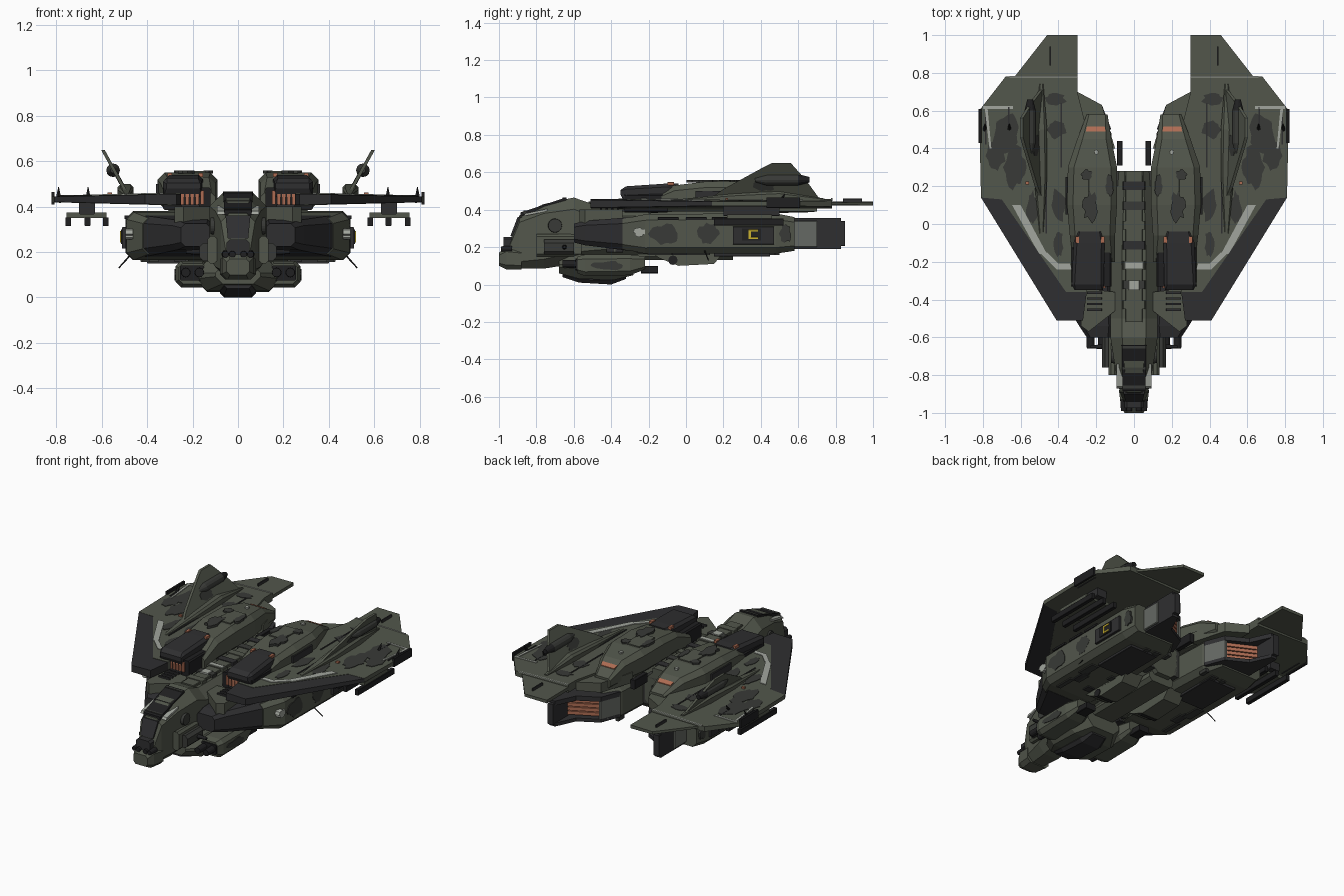
import bpy, bmesh, math, random
from mathutils import Vector, Matrix

random.seed(4)
cube = bpy.data.objects.get("Cube")
if cube:
    bpy.data.objects.remove(cube, do_unlink=True)


def material(name, r, g, b):
    m = bpy.data.materials.new(name)
    m.use_nodes = True
    m.diffuse_color = (r, g, b, 1)
    m.node_tree.nodes["Principled BSDF"].inputs["Base Color"].default_value = (r, g, b, 1)
    return m


GREEN = material("olive hull", .085, .094, .071)
CAMO = material("camouflage patch", .04, .042, .038)
DARK = material("charcoal panel", .028, .028, .03)
BLACK = material("dark metal", .014, .014, .015)
PALE = material("pale stripe", .36, .38, .34)
GREY = material("mid grey", .13, .14, .125)
ORANGE = material("copper grille", .42, .15, .085)
YELLOW = material("yellow marking", .6, .45, .03)


def finish(name, bm, mat, mirror):
    bmesh.ops.recalc_face_normals(bm, faces=bm.faces)
    mesh = bpy.data.meshes.new(name)
    bm.to_mesh(mesh)
    bm.free()
    mesh.materials.append(mat)
    ob = bpy.data.objects.new(name, mesh)
    bpy.context.collection.objects.link(ob)
    if mirror:
        ob.modifiers.new("Mirror", 'MIRROR')
    return ob


def skin(name, rings, mat, mirror=True):
    """Bridge equal rings of points and cap both ends."""
    bm = bmesh.new()
    loops = [[bm.verts.new(p) for p in ring] for ring in rings]
    n = len(loops[0])
    for a, b in zip(loops, loops[1:]):
        for i in range(n):
            j = (i + 1) % n
            bm.faces.new((a[i], a[j], b[j], b[i]))
    bm.faces.new(loops[0])
    bm.faces.new(loops[-1])
    return finish(name, bm, mat, mirror)


def prism(name, pts, place, lo, hi, mat, mirror=True):
    return skin(name, [[place(a, b, t) for a, b in pts] for t in (lo, hi)], mat, mirror)


def loft(name, sections, mat, mirror=True, cut=.2):
    """Chamfered box sections (y, x0, x1, z0, z1) joined along y."""
    rings = []
    for y, x0, x1, z0, z1 in sections:
        c = cut * min(x1 - x0, z1 - z0)
        rings.append([(x0 + c, y, z0), (x1 - c, y, z0), (x1, y, z0 + c), (x1, y, z1 - c),
                      (x1 - c, y, z1), (x0 + c, y, z1), (x0, y, z1 - c), (x0, y, z0 + c)])
    return skin(name, rings, mat, mirror)


def box(name, x0, x1, y0, y1, z0, z1, mat, mirror=True, cut=.08):
    return loft(name, [(y0, x0, x1, z0, z1), (y1, x0, x1, z0, z1)], mat, mirror, cut)


def rod(name, start, end, r0, r1, mat, mirror=True, sides=12):
    a, b = Vector(start), Vector(end)
    turn = (b - a).to_track_quat('Z', 'Y').to_matrix().to_4x4()
    bm = bmesh.new()
    bmesh.ops.create_cone(bm, cap_ends=True, segments=sides, radius1=r0, radius2=r1,
                          depth=(b - a).length, matrix=Matrix.Translation((a + b) / 2) @ turn)
    return finish(name, bm, mat, mirror)


def side(y, z, x):
    return (x, y, z)


def flat(x, y, z):
    return (x, y, z)


def wing_at(x, y, t):
    # t runs from -1 (underside) to 1 (top); the wing thins toward its tip
    return (x, y, .432 + t * (.034 - .026 * x))


def on_wing(x, y, t):
    return (x, y, wing_at(x, y, 1)[2] + t)


def on_fin(y, z, t):
    return (.485 + (z - .45) * .55 + t, y, z)


def blob(name, place, u, v, ru, rv, mat=CAMO, mirror=True, base=-.002, top=.003):
    n = 18
    pts = []
    for i in range(n):
        a, r = math.tau * i / n, random.uniform(.75, 1.15)
        pts.append((u + ru * r * math.cos(a), v + rv * r * math.sin(a)))
    prism(name, pts, place, base, top, mat, mirror)


# Wings
prism("wing", [(.25, -.36), (.36, -.36), (.7, .13), (.81, .14), (.82, .6), (.68, .78),
               (.3, .78), (.3, .7), (.25, .5)], wing_at, -1, 1, GREEN)
prism("wing_leading_edge", [(.27, -.51), (.41, -.51), (.81, .14), (.7, .13), (.36, -.36), (.25, -.36)],
      wing_at, -.9, .9, DARK)
prism("wing_flap", [(.3, .77), (.64, .77), (.46, 1), (.3, 1)], wing_at, -.4, .4, GREEN)
prism("inner_fairing", [(.1, .4), (.17, .63), (.3, .7), (.3, .4)], wing_at, -1.6, .5, GREEN)
prism("wing_stripe", [(.6, .1), (.645, .1), (.53, -.11), (.5, -.16), (.46, -.16)], on_wing, -.002, .004, PALE)
prism("wing_stripe_end", [(.46, -.15), (.5, -.15), (.41, -.24), (.33, -.24), (.34, -.21), (.4, -.21)],
      on_wing, -.002, .004, PALE)
prism("tip_stripe", [(.64, .61), (.8, .61), (.8, .625), (.64, .625)], on_wing, -.002, .004, PALE)
prism("tip_stripe_side", [(.775, .61), (.79, .61), (.765, .4), (.755, .4)], on_wing, -.002, .005, PALE)
prism("hinge_line", [(.3, .775), (.66, .775), (.66, .783), (.3, .783)], on_wing, -.002, .003, PALE)
for x, y, ru, rv in [(.68, .47, .07, .12), (.63, .3, .06, .11), (.73, .36, .05, .08), (.41, .5, .05, .05),
                     (.42, .66, .06, .03), (.4, .1, .04, .09), (.54, .08, .03, .09), (.4, -.1, .025, .07)]:
    blob("wing_camo", on_wing, x, y, ru, rv)
for x, y, length in [(.38, .3, .34), (.46, -.05, .3), (.66, .52, .1), (.78, .42, .16), (.44, .84, .1)]:
    prism("wing_rib", [(x, y), (x + .008, y), (x + .008, y + length), (x, y + length)],
          on_wing, -.03, .004, DARK)
box("wing_light", .555, .575, .21, .225, .44, .462, ORANGE)
box("wing_tip_plate", .808, .822, .43, .61, .41, .465, BLACK)
for x in (.66, .79):
    rod("wing_spike", (x, .5, .44), (x, .53, .485), .012, .002, BLACK, sides=6)

# Canted tail fins with their pods
prism("tail_fin", [(.1, .44), (.2, .51), (.42, .63), (.46, .65), (.56, .65), (.64, .56), (.72, .45)],
      on_fin, -.008, .008, GREEN)
blob("fin_camo", on_fin, .42, .53, .06, .03, base=-.01, top=.01)
loft("fin_root", [(-.05, .48, .5, .44, .455), (.25, .46, .53, .43, .485), (.5, .46, .53, .43, .5),
                  (.74, .48, .5, .43, .46)], GREEN)
rod("fin_pod", (.55, .43, .56), (.55, .6, .56), .03, .03, CAMO)
rod("fin_pod_nose", (.55, .37, .56), (.55, .43, .56), .012, .03, CAMO)
rod("fin_pod_tail", (.55, .6, .56), (.55, .66, .56), .03, .015, BLACK)

# Upper engine pods
loft("upper_pod", [(-.2, .1, .32, .38, .46), (-.06, .1, .34, .39, .53), (.1, .09, .355, .39, .55),
                   (.3, .09, .35, .39, .55), (.45, .12, .3, .39, .53), (.58, .14, .25, .4, .46)], GREEN)
loft("pod_cover", [(-.35, .165, .315, .48, .505), (-.32, .16, .33, .42, .525), (-.1, .155, .32, .42, .54),
                   (-.04, .165, .305, .42, .54)], DARK, cut=.15)
box("pod_intake", .12, .33, -.33, -.1, .385, .485, BLACK)
for i in range(5):
    x = .15 + i * .022
    box("intake_grille", x, x + .016, -.338, -.32, .41, .472, ORANGE)
for x in (.155, .29):
    box("cover_latch", x, x + .02, -.1, -.065, .53, .547, ORANGE)
prism("pod_exhaust_slot", [(.15, .49), (.255, .49), (.25, .515), (.155, .515)],
      lambda x, y, t: (x, y, .53 - (y - .45) * .54 + t), -.004, .005, ORANGE)
box("pod_top_panel", .14, .24, .12, .28, .545, .557, GREEN)
box("pod_side_vent", .345, .362, .05, .25, .44, .5, DARK)
for x, y, ru, rv in [(.23, .09, .04, .08), (.13, .2, .02, .06), (.25, .26, .03, .03)]:
    blob("pod_camo", flat, x, y, ru, rv, base=.545, top=.56)
blob("pod_mark", flat, .2, .38, .013, .013, PALE, base=.53, top=.55)

# Main nacelles and intakes
loft("nacelle", [(-.34, .16, .42, .19, .35), (-.22, .11, .49, .165, .375), (.25, .11, .495, .165, .38),
                 (.48, .12, .495, .165, .38), (.58, .17, .48, .18, .36)], GREEN, cut=.15)
loft("nacelle_intake", [(-.6, .12, .25, .225, .325), (-.54, .11, .29, .21, .34), (-.3, .11, .44, .18, .36)],
     DARK, cut=.18)
prism("intake_brow", [(.1, -.36), (.1, -.46), (.24, -.57), (.28, -.54), (.28, -.34)], flat, .33, .4, GREEN)
for i in range(5):
    y = -.46 + i * .03
    box("brow_louvre", .17, .25, y, y + .012, .39, .41, DARK)
box("nacelle_keel", .2, .4, .15, .45, .15, .18, DARK)
box("nacelle_side_panel", .485, .51, .25, .47, .215, .31, DARK)
box("side_step", .5, .516, .3, .4, .235, .3, BLACK)
for z in (.243, .283):
    box("step_marking", .51, .52, .34, .385, z, z + .01, YELLOW)
box("step_marking_post", .51, .52, .335, .347, .243, .293, YELLOW)
for y, ry in [(-.12, .08), (.12, .06), (.53, .03)]:
    blob("nacelle_camo", lambda a, b, t: (.491 + t, a, b), y, .27, ry, .055, base=-.02, top=.004)
blob("nacelle_mark", lambda a, b, t: (.493 + t, a, b), -.25, .28, .03, .025, PALE, base=-.03, top=.002)
for y in (-.15, 0, .14):
    box("nacelle_rail", .48, .5, y, y + .11, .345, .36, BLACK)
rod("nacelle_antenna", (.48, .1, .18), (.525, .12, .13), .004, .003, BLACK, sides=6)

# Rear nozzles: angled roof and floor, side walls and a recessed grille
nozzle = [(.12, .5), (.17, .63), (.3, .7), (.36, .83), (.4, .83), (.4, .5)]
prism("nozzle_roof", nozzle, flat, .325, .355, DARK)
prism("nozzle_floor", nozzle, flat, .19, .212, DARK)
prism("nozzle_inner_wall", [(.12, .5), (.17, .63), (.185, .63), (.16, .5)], flat, .2, .33, GREY)
box("nozzle_vane", .36, .41, .57, .7, .2, .34, GREY)
box("nozzle_vane_tip", .36, .4, .69, .85, .205, .34, DARK)
for i in range(4):
    z = .22 + i * .027
    prism("nozzle_grille", [(.17, .55), (.18, .61), (.36, .7), (.36, .55)], flat, z, z + .021, ORANGE)

# Underwing weapon racks
box("rack_beam", .58, .755, .22, .46, .35, .375, GREEN)
box("rack_pylon", .63, .7, .2, .5, .365, .425, DARK)
for x in (.57, .65, .735):
    box("rack_rail", x, x + .025, .15, .52, .315, .352, BLACK)

# Central fuselage and nose
loft("fuselage", [(-.94, -.055, .055, .1, .24), (-.89, -.075, .075, .085, .37), (-.76, -.1, .1, .085, .43),
                  (-.6, -.125, .125, .11, .465), (-.5, -.125, .125, .12, .43), (-.2, -.13, .13, .14, .43),
                  (.28, -.1, .1, .18, .41)], GREEN, mirror=False, cut=.25)
prism("windscreen", [(-.06, -.885), (.06, -.885), (.065, -.64), (-.065, -.64)],
      lambda x, y, t: (x, y, .373 + (y + .885) * .33 + t), -.01, .012, BLACK, False)
prism("front_glass", [(-.045, .26), (.045, .26), (.055, .36), (-.055, .36)],
      lambda x, z, t: (x, -.95 + (z - .22) * .38 + t, z), -.004, .02, DARK, False)
for y in (-.87, -.77, -.66):
    box("canopy_frame", -.062, .062, y, y + .014, .375 + (y + .87) * .33, .395 + (y + .87) * .33, CAMO, False)
prism("canopy_sill", [(-.87, .365), (-.86, .38), (-.74, .405), (-.74, .392)], side, .06, .092, PALE)
rod("side_hatch", (.09, -.7, .315), (.122, -.7, .315), .04, .036, CAMO, sides=20)
box("cheek_armour", .09, .135, -.8, -.56, .15, .27, GREEN, cut=.3)
blob("cheek_camo", lambda a, b, t: (.133 + t, a, b), -.68, .21, .06, .03, top=.006)
loft("chin_sensor", [(-1, -.05, .05, .1, .17), (-.96, -.07, .07, .08, .2), (-.88, -.08, .08, .08, .19)],
     GREEN, mirror=False)
box("nose_sensor", -.05, .05, -.975, -.92, .19, .255, DARK, False, .2)
for x in (.025, .055):
    rod("sensor_lens", (x, -.99, .19), (x, -.93, .19), .014, .018, BLACK)
box("spine", -.045, .045, -.52, .28, .4, .445, GREEN, False)
for i, mat in enumerate([GREEN, CAMO, GREEN, DARK, GREEN, CAMO, DARK]):
    y = -.45 + i * .105
    box("spine_block", -.06, .06, y, y + .045, .41, .45, mat, False)
for y, depth, w in [(-.235, .03, .05), (-.35, .05, .028)]:
    box("spine_mark", -w, w, y, y + depth, .43, .455, PALE, False)
box("rear_bracket", .06, .09, .31, .44, .36, .42, BLACK)
box("rear_bulkhead", -.12, .12, .2, .28, .2, .38, CAMO, False)

# Belly turret, side weapon pods and landing fairing
loft("belly_turret", [(-.68, -.1, .1, .06, .14), (-.57, -.19, .19, .03, .16), (-.38, -.19, .19, .025, .16),
                      (-.28, -.12, .12, .05, .16)], GREEN, mirror=False, cut=.4)
loft("belly_sensor", [(-.66, -.06, .06, .04, .1), (-.57, -.08, .08, .01, .1), (-.4, -.08, .08, 0, .1),
                      (-.32, -.06, .06, .03, .1)], DARK, mirror=False)
loft("weapon_pod", [(-.58, .14, .26, .06, .15), (-.54, .13, .275, .045, .16), (-.3, .13, .275, .05, .16),
                    (-.22, .15, .25, .08, .15)], GREEN)
box("weapon_pod_face", .15, .255, -.59, -.57, .075, .14, BLACK)
blob("weapon_pod_camo", lambda a, b, t: (.274 + t, a, b), -.42, .1, .08, .025, top=.005)
for x in (.17, .23):
    rod("weapon_barrel", (x, -.66, .11), (x, -.56, .11), .02, .022, BLACK)
box("rear_weapon", .17, .24, -.24, -.15, .06, .1, BLACK)
box("side_gun_mount", .1, .17, -.76, -.6, .16, .24, CAMO, cut=.25)
rod("side_gun", (.15, -.65, .2), (.23, -.65, .2), .014, .008, BLACK)
prism("landing_fairing", [(-.2, .18), (-.14, .14), (-.04, .1), (.15, .11), (.2, .17)], side, .1, .22, GREEN)
rod("landing_wheel", (.11, -.07, .13), (.225, -.07, .13), .025, .025, BLACK)
box("belly_keel", -.09, .09, -.3, .25, .13, .2, GREEN, False, .3)

# Scattered surface equipment
for i in range(14):
    x, y = random.uniform(.14, .42), random.uniform(-.2, .5)
    w, d = random.uniform(.01, .03), random.uniform(.02, .07)
    box("belly_equipment", x - w, x + w, y - d, y + d, .157, .18, random.choice([GREEN, DARK, CAMO]))
for i in range(8):
    y = random.uniform(-.5, -.1)
    box("hull_equipment", .1, .145, y, y + .04, .17, random.uniform(.2, .3), random.choice([CAMO, DARK, GREEN]))
